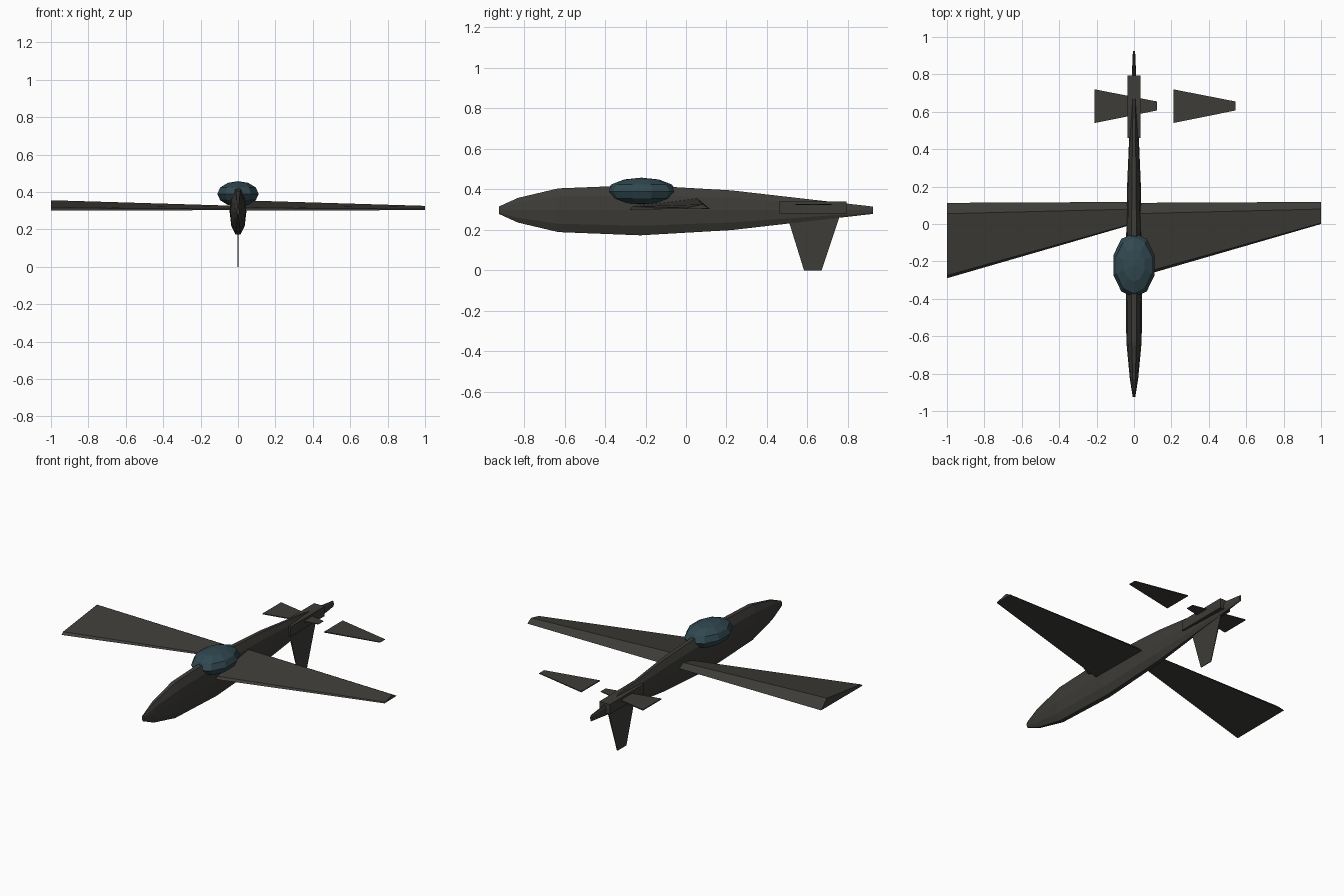
import bpy, bmesh, math
from mathutils import Vector

if "Cube" in bpy.data.objects:
    bpy.data.objects.remove(bpy.data.objects["Cube"])


def material(name, rgb):
    m = bpy.data.materials.new(name)
    m.diffuse_color = (*rgb, 1)
    m.use_nodes = True
    m.node_tree.nodes["Principled BSDF"].inputs["Base Color"].default_value = m.diffuse_color
    return m


BODY = material("dark_grey", (0.047, 0.045, 0.039))
GLASS = material("dark_teal", (0.03, 0.065, 0.08))


def finish(name, bm, mat):
    bmesh.ops.recalc_face_normals(bm, faces=bm.faces)
    me = bpy.data.meshes.new(name)
    bm.to_mesh(me)
    bm.free()
    me.materials.append(mat)
    ob = bpy.data.objects.new(name, me)
    bpy.context.collection.objects.link(ob)
    return ob


def loft(name, sections, mat=BODY):
    """Skin a row of matching closed sections and cap both ends."""
    bm = bmesh.new()
    rows = [[bm.verts.new(p) for p in s] for s in sections]
    n = len(rows[0])
    for a, b in zip(rows, rows[1:]):
        for i in range(n):
            j = (i + 1) % n
            bm.faces.new((a[i], a[j], b[j], b[i]))
    bm.faces.new(rows[0])
    bm.faces.new(rows[-1])
    return finish(name, bm, mat)


# Fuselage: ten-sided tall, narrow sections (y, half height, half width)
SECTIONS = [(-0.925, 0.018, 0.007), (-0.83, 0.061, 0.022), (-0.63, 0.108, 0.041),
            (-0.225, 0.124, 0.045), (0.225, 0.098, 0.036), (0.60, 0.055, 0.020),
            (0.925, 0.018, 0.006)]
SIDES = 10
angles = [2 * math.pi * i / SIDES for i in range(SIDES)]
top = math.sin(math.radians(72))
loft("fuselage", [[(w * math.cos(a), y, 0.297 + h / top * math.sin(a)) for a in angles]
                  for y, h, w in SECTIONS])

# Canopy: faceted ellipsoid
bm = bmesh.new()
bmesh.ops.create_uvsphere(bm, u_segments=10, v_segments=6, radius=1)
for v in bm.verts:
    v.co = Vector((v.co.x * 0.116, v.co.y * 0.173 - 0.22, v.co.z * 0.068 + 0.39))
finish("canopy", bm, GLASS)

# Wings: the same tapered panel placed on both sides, ridge near the rear edge
ROOT = [(-0.29, 0.301), (-0.275, 0.315), (0.055, 0.356), (0.113, 0.303)]
TIP = [(0.0, 0.303), (0.005, 0.309), (0.08, 0.326), (0.118, 0.305)]
for name, x in (("left_wing", -1.0), ("right_wing", 0.0)):
    loft(name, [[(x, y, z) for y, z in ROOT], [(x + 1, y, z) for y, z in TIP]])


# Tail surfaces: thin tapered plates
def strip(y0, y1, z, t):
    return [(y0, z - t), (y1, z - t), (y1, z + t), (y0, z + t)]


for name, x in (("left_tailplane", -0.21), ("right_tailplane", 0.21)):
    loft(name, [[(x, y, z) for y, z in strip(0.54, 0.72, 0.325, 0.003)],
                [(x + 0.333, y, z) for y, z in strip(0.607, 0.655, 0.325, 0.002)]])
loft("lower_fin", [[(x, y, 0.30) for y, x in strip(0.49, 0.77, 0, 0.003)],
                   [(x, y, 0.0) for y, x in strip(0.583, 0.67, 0, 0.002)]])

# Tail block around the rear of the fuselage
loft("tail_block", [[(x, y, z) for y, z in strip(0.46, 0.793, 0.311, 0.03)]
                    for x in (-0.036, 0.036)])
